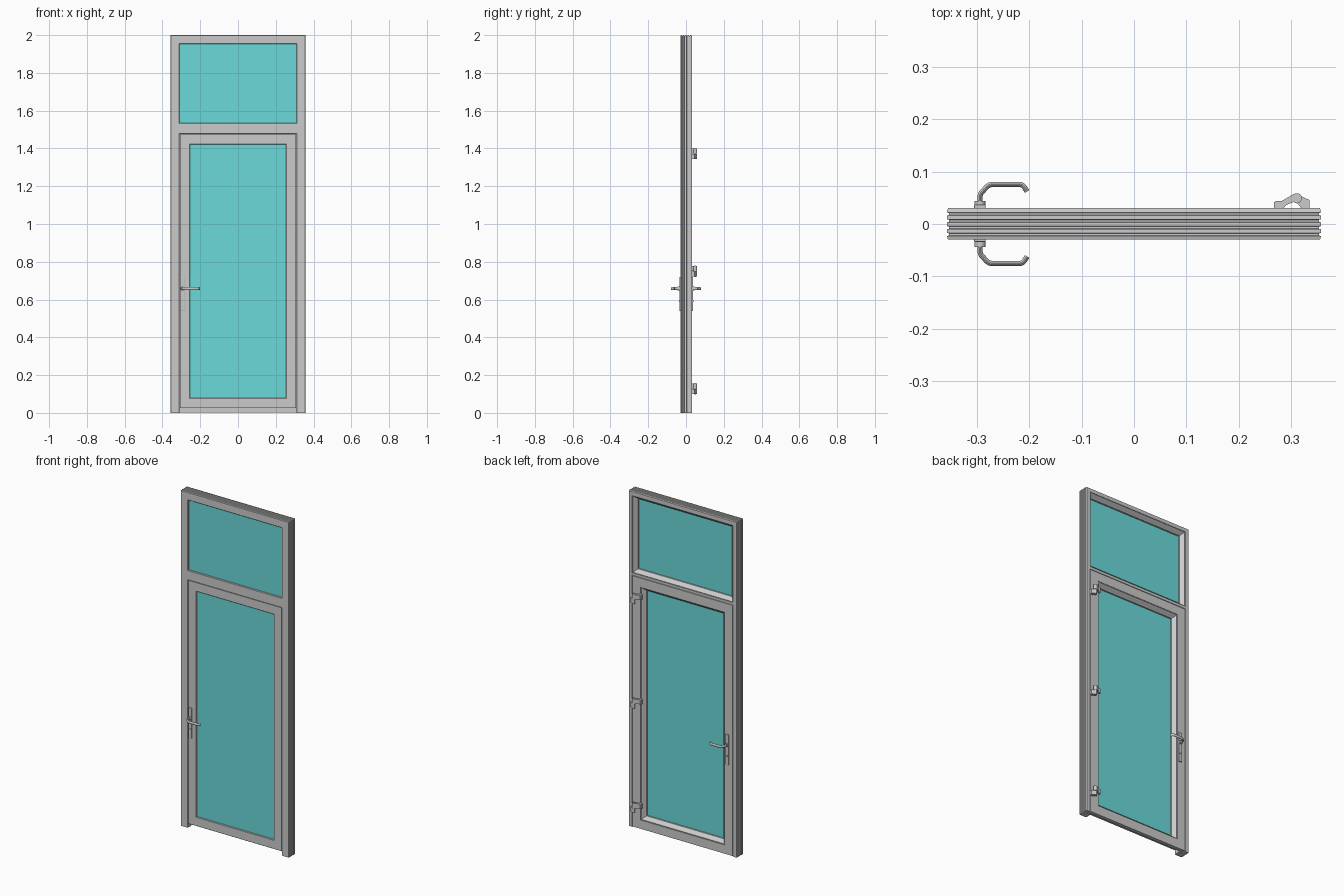
import bpy, bmesh, math
from mathutils import Vector

if "Cube" in bpy.data.objects:
    bpy.data.objects.remove(bpy.data.objects["Cube"])


def finish(bm, name, smooth=False):
    bmesh.ops.recalc_face_normals(bm, faces=bm.faces)
    me = bpy.data.meshes.new(name)
    bm.to_mesh(me)
    bm.free()
    ob = bpy.data.objects.new(name, me)
    bpy.context.collection.objects.link(ob)
    if smooth:
        bpy.ops.object.select_all(action='DESELECT')
        ob.select_set(True)
        bpy.context.view_layer.objects.active = ob
        bpy.ops.object.shade_smooth_by_angle(angle=math.radians(35))
    return ob


def skin(name, rings, closed, smooth=False):
    """Join equal rings of points into a skin; cap the ends if open."""
    bm = bmesh.new()
    rows = [[bm.verts.new(p) for p in r] for r in rings]
    n, m = len(rows), len(rows[0])
    for i in range(n if closed else n - 1):
        a, b = rows[i], rows[(i + 1) % n]
        for j in range(m):
            k = (j + 1) % m
            bm.faces.new((a[j], a[k], b[k], b[j]))
    if not closed:
        bm.faces.new(rows[0])
        bm.faces.new(rows[-1])
    return finish(bm, name, smooth)


def mitred(name, hw, z0, z1, profile, open_bottom=False):
    """Sweep an (inset, y) profile round a rectangle with mitred corners."""
    rings = []
    for sx, top in ((-1, 0), (-1, 1), (1, 1), (1, 0)):
        ring = []
        for u, y in profile:
            z = z1 - u if top else (z0 if open_bottom else z0 + u)
            ring.append((sx * (hw - u), y, z))
        rings.append(ring)
    return skin(name, rings, not open_bottom)


def prism(name, pts, axis, a, b, smooth=False):
    """Extrude a 2D outline along x (pts = y,z), y (x,z) or z (x,y)."""
    rings = []
    for t in (a, b):
        ring = []
        for p in pts:
            q = list(p)
            q.insert('xyz'.index(axis), t)
            ring.append(q)
        rings.append(ring)
    return skin(name, rings, False, smooth)


def rect(x0, x1, y0, y1):
    return [(x0, y0), (x1, y0), (x1, y1), (x0, y1)]


def circle(cx, cy, r, n=20):
    return [(cx + r * math.cos(2 * math.pi * i / n),
             cy + r * math.sin(2 * math.pi * i / n)) for i in range(n)]


def tube(name, path, rxy, rz, n=14):
    """Oval tube along a path lying in a horizontal plane."""
    pts = [Vector(p) for p in path]
    rings = []
    for i, p in enumerate(pts):
        t = (pts[min(i + 1, len(pts) - 1)] - pts[max(i - 1, 0)]).normalized()
        side = Vector((-t.y, t.x, 0))
        rings.append([p + side * rxy * math.cos(2 * math.pi * k / n)
                      + Vector((0, 0, rz * math.sin(2 * math.pi * k / n)))
                      for k in range(n)])
    return skin(name, rings, False, True)


glass = bpy.data.materials.new("glass")
glass.diffuse_color = (0.15, 0.70, 0.70, 1)
glass.use_nodes = True
glass.node_tree.nodes["Principled BSDF"].inputs["Base Color"].default_value = glass.diffuse_color

# Outer frame: grooved outside, stepped inside for the leaf
grooves = []
for y in (0.019, 0.006, -0.007, -0.020):
    grooves += [(0, y + 0.003), (0.004, y + 0.002), (0.004, y - 0.002), (0, y - 0.003)]
frame_profile = [(0.002, 0.031)] + grooves + [
    (0.002, -0.030), (0.045, -0.030), (0.047, -0.028),
    (0.047, 0.006), (0.024, 0.006), (0.024, 0.031)]
mitred("outer_frame", 0.357, 0, 2, frame_profile, open_bottom=True)

# Transom between door and fanlight
prism("transom", [(-0.030, 1.479), (-0.030, 1.533), (-0.028, 1.535), (0.006, 1.535),
                  (0.006, 1.514), (0.031, 1.514), (0.031, 1.500), (0.006, 1.500),
                  (0.006, 1.477), (-0.028, 1.477)], 'x', -0.312, 0.312)
prism("transom_back_lip", rect(0.006, 0.031, 1.500, 1.514), 'x', -0.333, 0.333)

# Door leaf: the back overlaps the frame, the front sits inside it
mitred("door_leaf", 0.330, 0.003, 1.497, [
    (0, 0.031), (0, 0.010), (0.022, 0.010), (0.022, -0.028), (0.073, -0.028),
    (0.075, -0.026), (0.075, 0.001), (0.052, 0.001), (0.052, 0.031)])

# Sloped glazing beads on the back
bead = [(0, 0.028), (0.004, 0.029), (0.008, 0.026), (0.019, 0.012), (0.023, 0.009),
        (0.023, 0.001), (0, 0.001)]
mitred("door_glazing_bead", 0.278, 0.055, 1.445, bead)
mitred("fanlight_glazing_bead", 0.333, 1.513, 1.977, bead)

# Glass panes
for name, hw, z0, z1 in (("door_glass", 0.259, 0.074, 1.426),
                         ("fanlight_glass", 0.314, 1.531, 1.957)):
    pane = prism(name, rect(-hw, hw, z0, z1), 'y', -0.020, 0.0)
    pane.data.materials.append(glass)

# Lever handles on both faces
HX, HZ = -0.294, 0.658
for s, side, y in ((1, "back", 0.031), (-1, "front", -0.028)):
    plate = prism(side + "_handle_plate", rect(HX - 0.011, HX + 0.011, 0.54, 0.72),
                  'y', y - s * 0.002, y + s * 0.006)
    bev = plate.modifiers.new("soft_edges", 'BEVEL')
    bev.width, bev.segments = 0.002, 2
    prism(side + "_handle_neck", circle(HX, HZ, 0.0105), 'y', y, s * 0.044, True)
    prism(side + "_lock_cylinder", circle(HX, 0.592, 0.006), 'y', y, y + s * 0.009, True)
    path = [(0, 0.040), (0, 0.053), (0.002, 0.059), (0.013, 0.071), (0.018, 0.0745),
            (0.024, 0.0755), (0.076, 0.0755), (0.081, 0.074), (0.085, 0.070), (0.090, 0.062)]
    tube(side + "_lever", [(HX + x, s * yy, HZ) for x, yy in path], 0.005, 0.008)

# Three barrel hinges on the back
for i, z in enumerate((0.100, 0.722, 1.345)):
    tag = f"hinge_{i + 1}_"
    prism(tag + "leaf_arm", [(0.267, 0.030), (0.267, 0.041), (0.271, 0.044), (0.282, 0.044),
                             (0.306, 0.058), (0.312, 0.045), (0.290, 0.036), (0.286, 0.030)],
          'z', z + 0.028, z + 0.056)
    prism(tag + "frame_arm", [(0.335, 0.030), (0.335, 0.046), (0.330, 0.048), (0.311, 0.057),
                              (0.308, 0.043), (0.320, 0.030)], 'z', z, z + 0.026)
    prism(tag + "upper_barrel", circle(0.311, 0.049, 0.0095), 'z', z + 0.0275, z + 0.056, True)
    prism(tag + "lower_barrel", circle(0.311, 0.049, 0.0085), 'z', z, z + 0.0265, True)
    prism(tag + "pin", circle(0.311, 0.049, 0.005), 'z', z - 0.002, z + 0.058, True)
